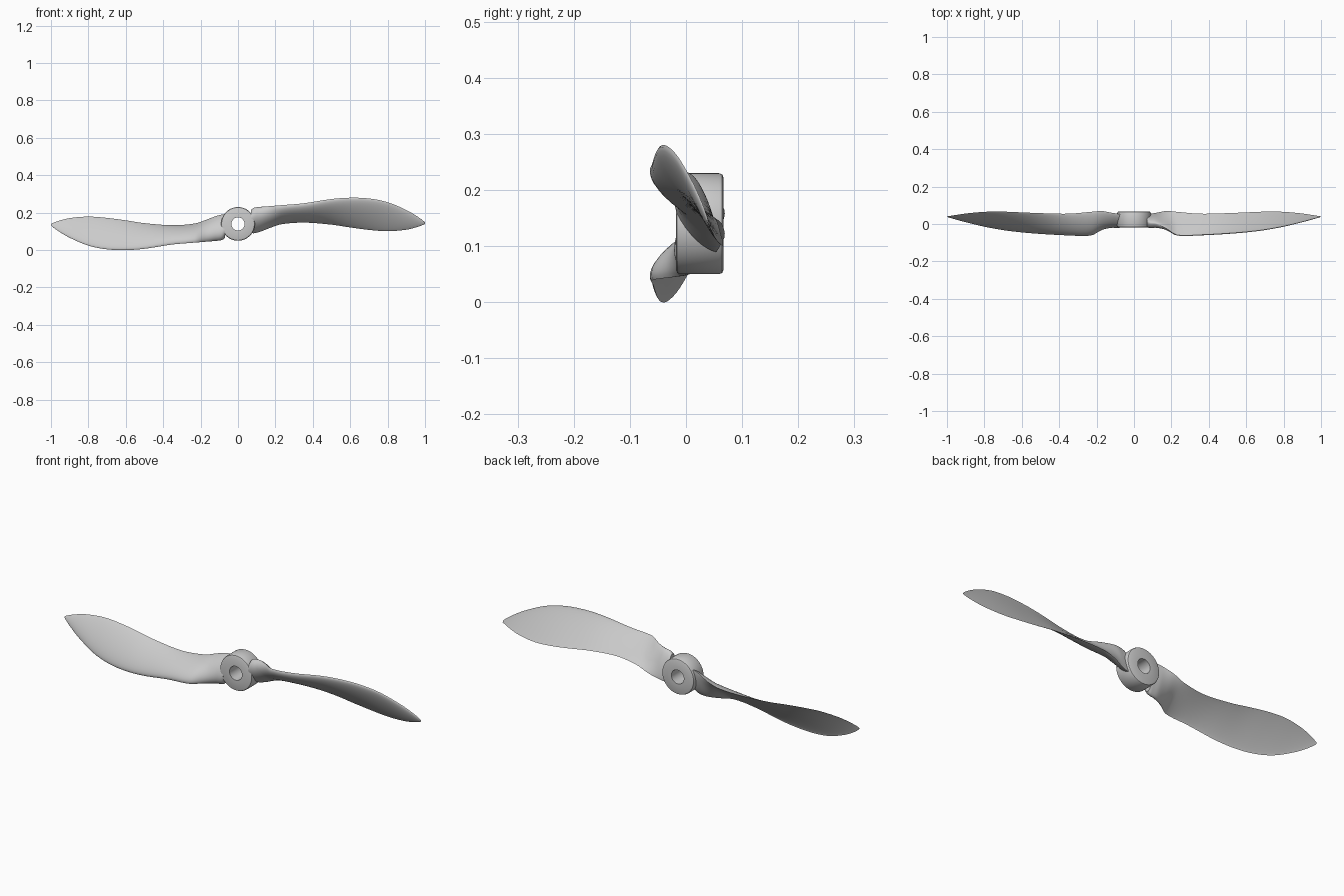
import bpy, bmesh, math
from mathutils import Vector, Matrix

if "Cube" in bpy.data.objects:
    bpy.data.objects.remove(bpy.data.objects["Cube"])

CZ = 0.14  # height of the shaft axis


def finish(name, bm, angle=35):
    bmesh.ops.recalc_face_normals(bm, faces=bm.faces)
    me = bpy.data.meshes.new(name)
    bm.to_mesh(me)
    bm.free()
    ob = bpy.data.objects.new(name, me)
    bpy.context.collection.objects.link(ob)
    bpy.ops.object.select_all(action='DESELECT')
    ob.select_set(True)
    bpy.context.view_layer.objects.active = ob
    bpy.ops.object.shade_smooth_by_angle(angle=math.radians(angle))
    return ob


def bridge(bm, a, b):
    for i in range(len(a)):
        j = (i + 1) % len(a)
        bm.faces.new((a[i], a[j], b[j], b[i]))


# Hub: ring profile (radius, y) turned round the y axis, open bore
def hub():
    y0, y1, ri, ro, c = -0.018, 0.067, 0.035, 0.09, 0.008
    prof = [(ri, y0), (ro - c, y0), (ro - c * .3, y0 + c * .3), (ro, y0 + c),
            (ro, y1 - c), (ro - c * .3, y1 - c * .3), (ro - c, y1), (ri, y1)]
    bm = bmesh.new()
    n = 64
    rings = []
    for k in range(n):
        a = 2 * math.pi * k / n
        rings.append([bm.verts.new((r * math.cos(a), y, CZ + r * math.sin(a))) for r, y in prof])
    for k in range(n):
        bridge(bm, rings[k], rings[(k + 1) % n])
    finish("hub", bm)


# Blade stations: x, leading edge y z, trailing edge y z, front bulge, back bulge
STATIONS = [
    (0.070, 0.008, 0.215, 0.052, 0.092, 0.042, 0.016),
    (0.085, 0.004, 0.226, 0.054, 0.090, 0.042, 0.016),
    (0.120, 0.000, 0.231, 0.060, 0.099, 0.040, 0.014),
    (0.170, -0.022, 0.235, 0.069, 0.118, 0.034, 0.007),
    (0.230, -0.058, 0.240, 0.065, 0.138, 0.028, 0.000),
    (0.350, -0.058, 0.250, 0.055, 0.147, 0.024, -0.004),
    (0.500, -0.050, 0.273, 0.058, 0.136, 0.020, -0.005),
    (0.600, -0.042, 0.280, 0.062, 0.121, 0.018, -0.005),
    (0.700, -0.030, 0.276, 0.066, 0.108, 0.016, -0.004),
    (0.800, -0.012, 0.256, 0.065, 0.101, 0.013, -0.003),
    (0.900, 0.012, 0.214, 0.056, 0.109, 0.010, -0.002),
    (0.960, 0.028, 0.179, 0.047, 0.124, 0.006, -0.001),
    (0.990, 0.036, 0.157, 0.042, 0.135, 0.003, 0.000),
    (1.000, 0.039, 0.148, 0.041, 0.140, 0.002, 0.000),
]


def smooth_stations(steps=5):
    # Cubic Hermite interpolation, with x as the parameter
    s = STATIONS
    m = []
    for i in range(len(s)):
        a, b = s[max(i - 1, 0)], s[min(i + 1, len(s) - 1)]
        m.append([(q - p) / (b[0] - a[0]) for p, q in zip(a, b)])
    out = []
    for i in range(len(s) - 1):
        h = s[i + 1][0] - s[i][0]
        for k in range(steps):
            t = k / steps
            out.append([(2*t**3 - 3*t*t + 1) * s[i][c] + (t**3 - 2*t*t + t) * h * m[i][c]
                        + (3*t*t - 2*t**3) * s[i + 1][c] + (t**3 - t*t) * h * m[i + 1][c]
                        for c in range(7)])
    out.append(list(s[-1]))
    return out


# Blade: loft of cambered airfoil sections; the other one is turned half round
def blade(name, turn):
    bm = bmesh.new()
    n = 16
    rings = []
    for x, ly, lz, ty, tz, front, back in smooth_stations():
        le, te = Vector((x, ly, lz)), Vector((x, ty, tz))
        d = (te - le).normalized()
        nrm = Vector((0, d.z, -d.y))  # towards the front and down
        ring = []
        for k in range(2 * n):
            t = (1 - math.cos(math.pi * k / n)) / 2
            shape = max(t, 0) ** 0.5 * max(1 - t, 0) ** 0.8 / 0.42
            off = front * shape if k <= n else -back * shape
            ring.append(bm.verts.new(le.lerp(te, t) + nrm * off))
        rings.append(ring)
    for a, b in zip(rings, rings[1:]):
        bridge(bm, a, b)
    bm.faces.new(rings[0])
    bm.faces.new(rings[-1])
    c = Vector((0, 0, CZ))
    bmesh.ops.rotate(bm, verts=bm.verts, cent=c, matrix=Matrix.Rotation(turn, 3, 'Y'))
    finish(name, bm, 40)


hub()
blade("blade_right", 0)
blade("blade_left", math.pi)
